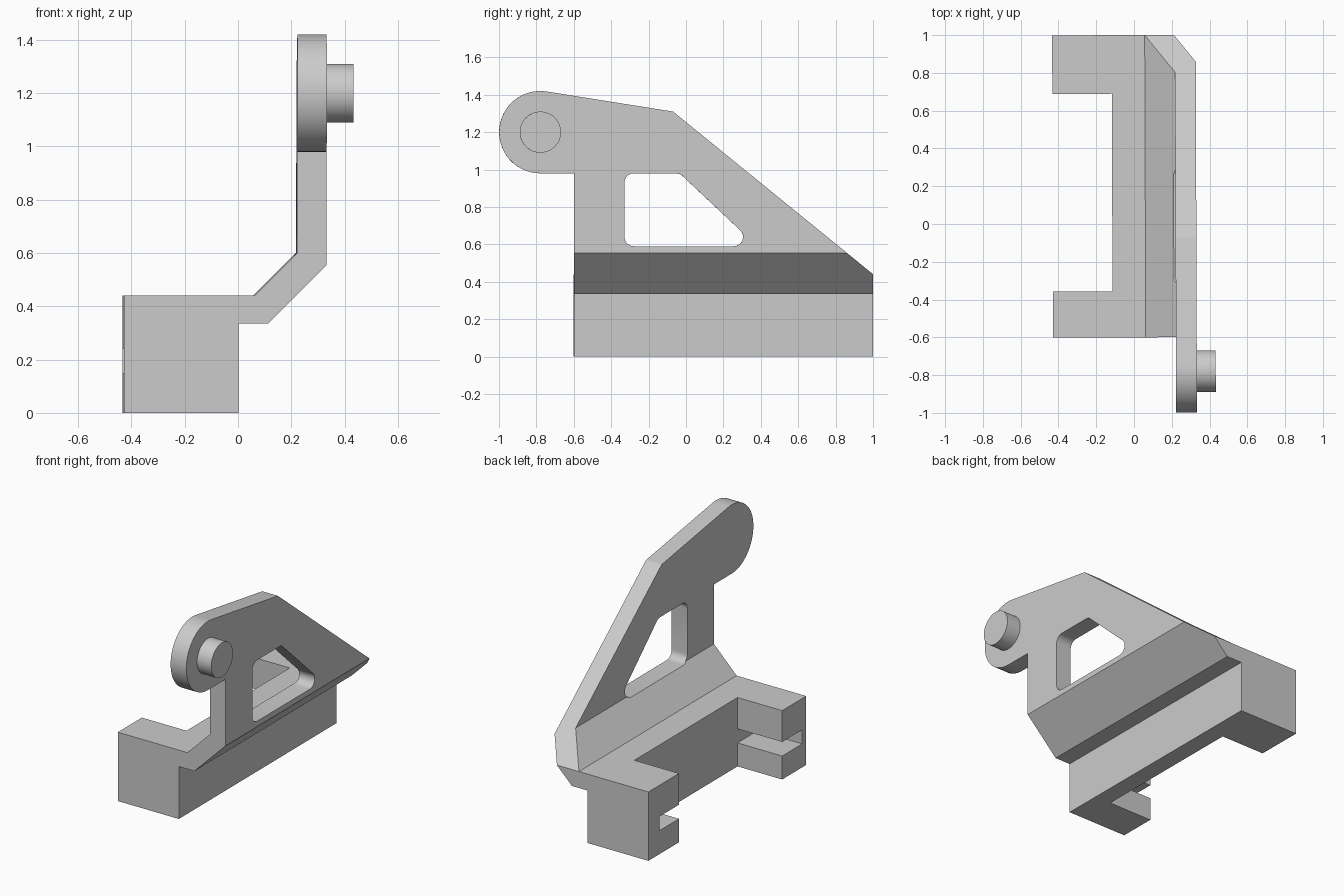
import bpy
import bmesh
import math
from mathutils import Matrix, Vector

cube = bpy.data.objects.get("Cube")
if cube:
    bpy.data.objects.remove(cube)

grey = bpy.data.materials.new("plain grey")
grey.use_nodes = True
grey.diffuse_color = (0.6, 0.6, 0.6, 1)
grey.node_tree.nodes["Principled BSDF"].inputs["Base Color"].default_value = (0.6, 0.6, 0.6, 1)


def prism(name, points, axis, low, high):
    """Extrude an outline along x (points are y, z) or along y (points are x, z)."""
    def place(p, d):
        return (d, p[0], p[1]) if axis == "x" else (p[0], d, p[1])
    bm = bmesh.new()
    face = bm.faces.new([bm.verts.new(place(p, low)) for p in points])
    new = bmesh.ops.extrude_face_region(bm, geom=[face])["geom"]
    shift = Vector(place((0, 0), high - low))
    bmesh.ops.translate(bm, vec=shift, verts=[v for v in new if isinstance(v, bmesh.types.BMVert)])
    bmesh.ops.recalc_face_normals(bm, faces=bm.faces)
    mesh = bpy.data.meshes.new(name)
    bm.to_mesh(mesh)
    bm.free()
    mesh.materials.append(grey)
    obj = bpy.data.objects.new(name, mesh)
    bpy.context.collection.objects.link(obj)
    return obj


def box(name, x, y, z):
    return prism(name, [(x[0], z[0]), (x[1], z[0]), (x[1], z[1]), (x[0], z[1])], "y", *y)


def arc(centre, radius, start, end, steps):
    angles = [math.radians(start + (end - start) * i / steps) for i in range(steps + 1)]
    return [(centre[0] + radius * math.cos(a), centre[1] + radius * math.sin(a)) for a in angles]


def rounded(corners, radius, steps=8):
    """Round every corner of a convex counter-clockwise outline."""
    outline = []
    for i, corner in enumerate(corners):
        c = Vector(corner)
        before = (c - Vector(corners[i - 1])).normalized()
        after = (Vector(corners[(i + 1) % len(corners)]) - c).normalized()
        turn = math.acos(before.dot(after))
        centre = c + (after - before).normalized() * radius / math.cos(turn / 2)
        start = math.degrees(math.atan2(before.y, before.x)) - 90
        outline += arc(centre, radius, start, start + math.degrees(turn), steps)
    return outline


def combine(target, cutter, operation):
    mod = target.modifiers.new(operation, "BOOLEAN")
    mod.operation = operation
    mod.solver = "EXACT"
    mod.object = cutter
    bpy.context.view_layer.objects.active = target
    bpy.ops.object.modifier_apply(modifier=mod.name)
    bpy.data.objects.remove(cutter)


# Bracket: bent cross-section, trimmed to the side outline
bracket = prism("bracket", [
    (-0.43, 0), (0, 0), (0, 0.335), (0.11, 0.335), (0.33, 0.555), (0.33, 1.6),
    (0.22, 1.6), (0.22, 0.6), (0.06, 0.44), (-0.43, 0.44)], "y", -1.2, 1.2)
side = [(-0.6, -0.1), (1, -0.1), (1, 0.44), (-0.07, 1.31)]
side += arc((-0.78, 1.2), 0.22, 81.5, 270, 40) + [(-0.6, 0.98)]
combine(bracket, prism("side_outline", side, "x", -0.8, 0.8), "INTERSECT")

# Window in the upright plate
window = rounded([(-0.33, 0.59), (0.38, 0.59), (-0.035, 0.98), (-0.33, 0.98)], 0.05)
combine(bracket, prism("window", window, "x", 0.1, 0.6), "DIFFERENCE")

# Gap between the two legs, and the slot into the inner side of each
combine(bracket, box("leg_gap", (-0.6, -0.115), (-0.357, 0.69), (-0.1, 0.6)), "DIFFERENCE")
combine(bracket, box("leg_slots", (-0.6, -0.115), (-0.56, 0.89), (0.15, 0.24)), "DIFFERENCE")

# Pivot pin
pin = prism("pivot_pin", arc((-0.78, 1.2), 0.11, 0, 352.5, 47), "x", 0.32, 0.43)

for obj in (bracket, pin):
    obj.data.transform(Matrix.Rotation(math.radians(0.2), 4, "Z"))
    bpy.ops.object.select_all(action="DESELECT")
    obj.select_set(True)
    bpy.context.view_layer.objects.active = obj
    bpy.ops.object.shade_smooth_by_angle(angle=math.radians(25))
